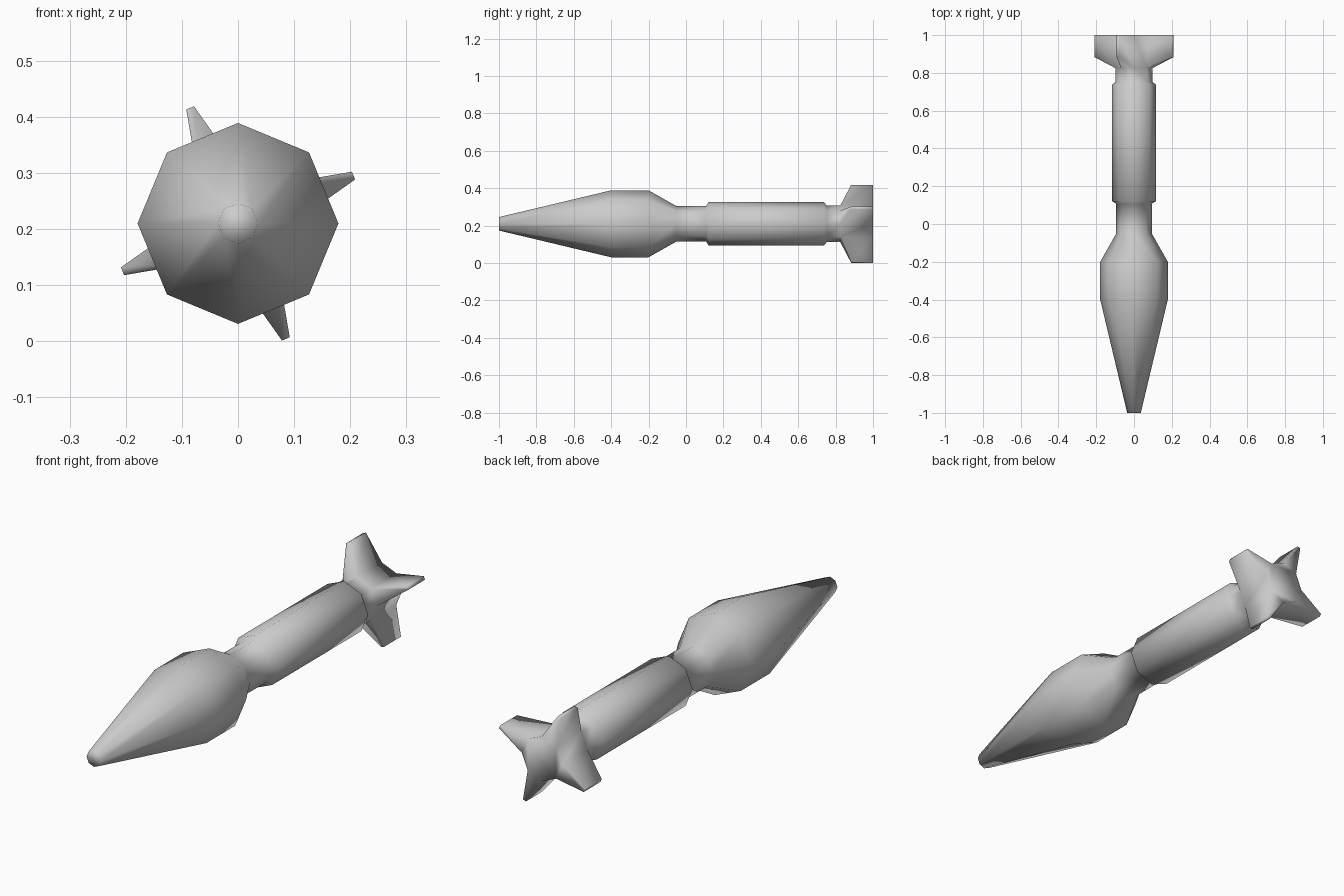
import bpy, bmesh, math
from mathutils import Vector

if "Cube" in bpy.data.objects:
    bpy.data.objects.remove(bpy.data.objects["Cube"])

SIDES, CZ = 8, 0.21
# (y, radius) along the rocket from nose to tail
PROFILE = [(-1, 0.036), (-0.4, 0.179), (-0.2, 0.179), (-0.05, 0.094), (0.108, 0.094),
           (0.12, 0.116), (0.738, 0.116), (0.752, 0.098), (0.825, 0.098), (1, 0.098)]

bm = bmesh.new()

# octagonal body, turned around the y axis
rings = []
for y, r in PROFILE:
    rings.append([bm.verts.new((r * math.cos(a), y, CZ + r * math.sin(a)))
                  for a in (2 * math.pi * i / SIDES for i in range(SIDES))])
tail_faces = []
for ra, rb in zip(rings, rings[1:]):
    faces = [bm.faces.new((ra[i], ra[(i + 1) % SIDES], rb[(i + 1) % SIDES], rb[i]))
             for i in range(SIDES)]
    tail_faces = faces
bm.faces.new(rings[0])
bm.faces.new(rings[-1])

# four tapered fins pulled out of every second tail face
TIP_RADIUS, TIP_HALF = 0.2228, 0.0075
for i in range(0, SIDES, 2):
    a = 2 * math.pi * (i + 0.5) / SIDES
    out = Vector((math.cos(a), 0, math.sin(a)))
    side = Vector((-math.sin(a), 0, math.cos(a)))
    tip = bmesh.ops.extrude_discrete_faces(bm, faces=[tail_faces[i]])["faces"][0]
    for v in tip.verts:
        s = 1 if (v.co - Vector((0, 0, CZ))).dot(side) > 0 else -1
        y = 1 if v.co.y > 0.9 else 0.883
        v.co = Vector((0, y, CZ)) + out * TIP_RADIUS + side * s * TIP_HALF

bmesh.ops.recalc_face_normals(bm, faces=bm.faces)
for f in bm.faces:
    f.smooth = True
mesh = bpy.data.meshes.new("rocket")
bm.to_mesh(mesh)
bm.free()
bpy.context.collection.objects.link(bpy.data.objects.new("finned_rocket", mesh))
